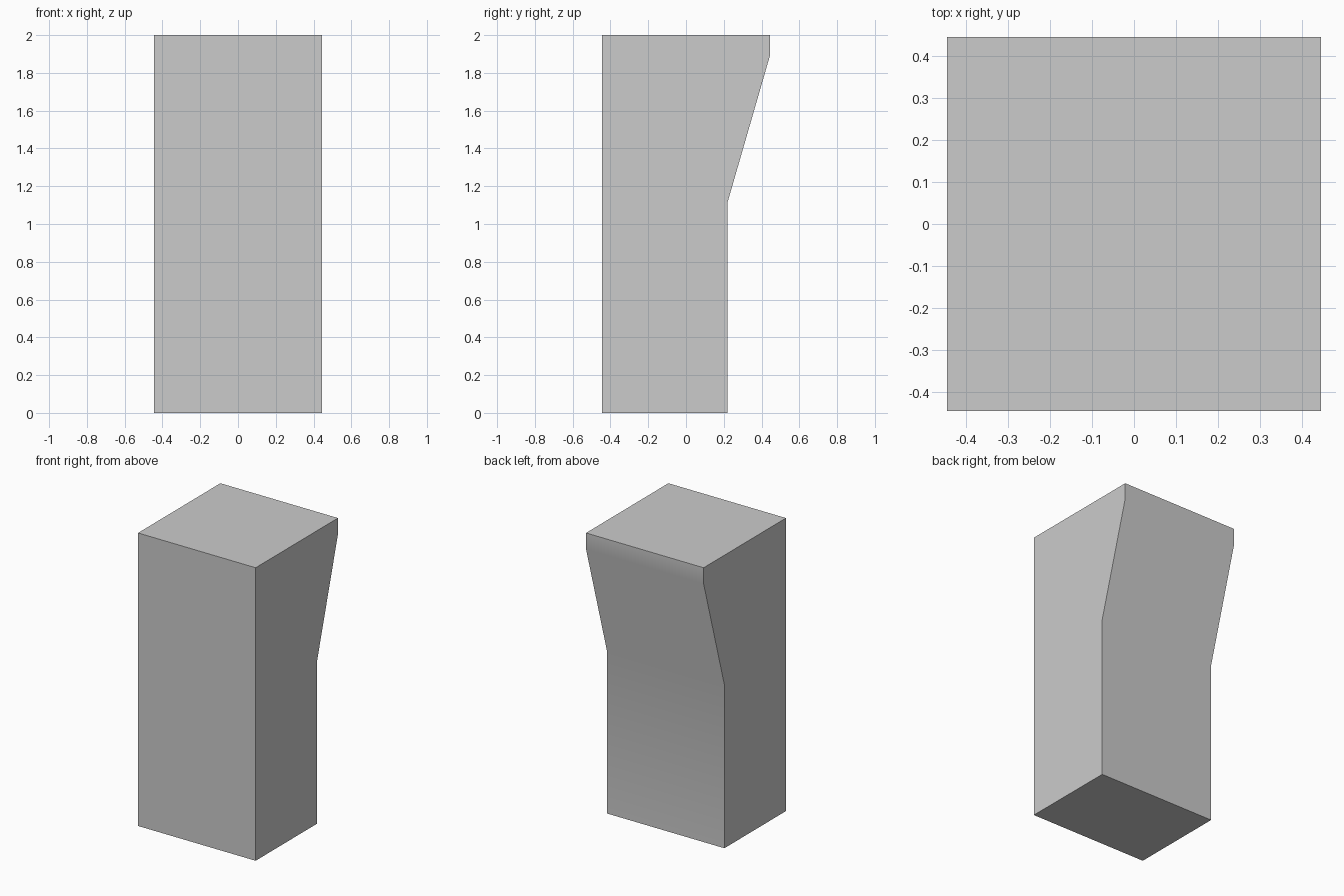
import bpy, bmesh

if "Cube" in bpy.data.objects:
    bpy.data.objects.remove(bpy.data.objects["Cube"])

W = 0.444  # half width

# Side profile (y, z): straight front, back flaring out towards the top
profile = [(-W, 0), (0.22, 0), (0.22, 1.115), (W, 1.89), (W, 2.0), (-W, 2.0)]

# Extrude the profile across the width
bm = bmesh.new()
side = bm.faces.new([bm.verts.new((-W, y, z)) for y, z in profile])
result = bmesh.ops.extrude_face_region(bm, geom=[side])
moved = [v for v in result["geom"] if isinstance(v, bmesh.types.BMVert)]
bmesh.ops.translate(bm, verts=moved, vec=(2 * W, 0, 0))
bmesh.ops.recalc_face_normals(bm, faces=bm.faces)

mesh = bpy.data.meshes.new("flared_block")
bm.to_mesh(mesh)
bm.free()
block = bpy.data.objects.new("flared_block", mesh)
bpy.context.collection.objects.link(block)

# Smooth the gentle bends of the back, keep the box edges sharp
bpy.context.view_layer.objects.active = block
block.select_set(True)
bpy.ops.object.shade_smooth_by_angle(angle=0.6)
